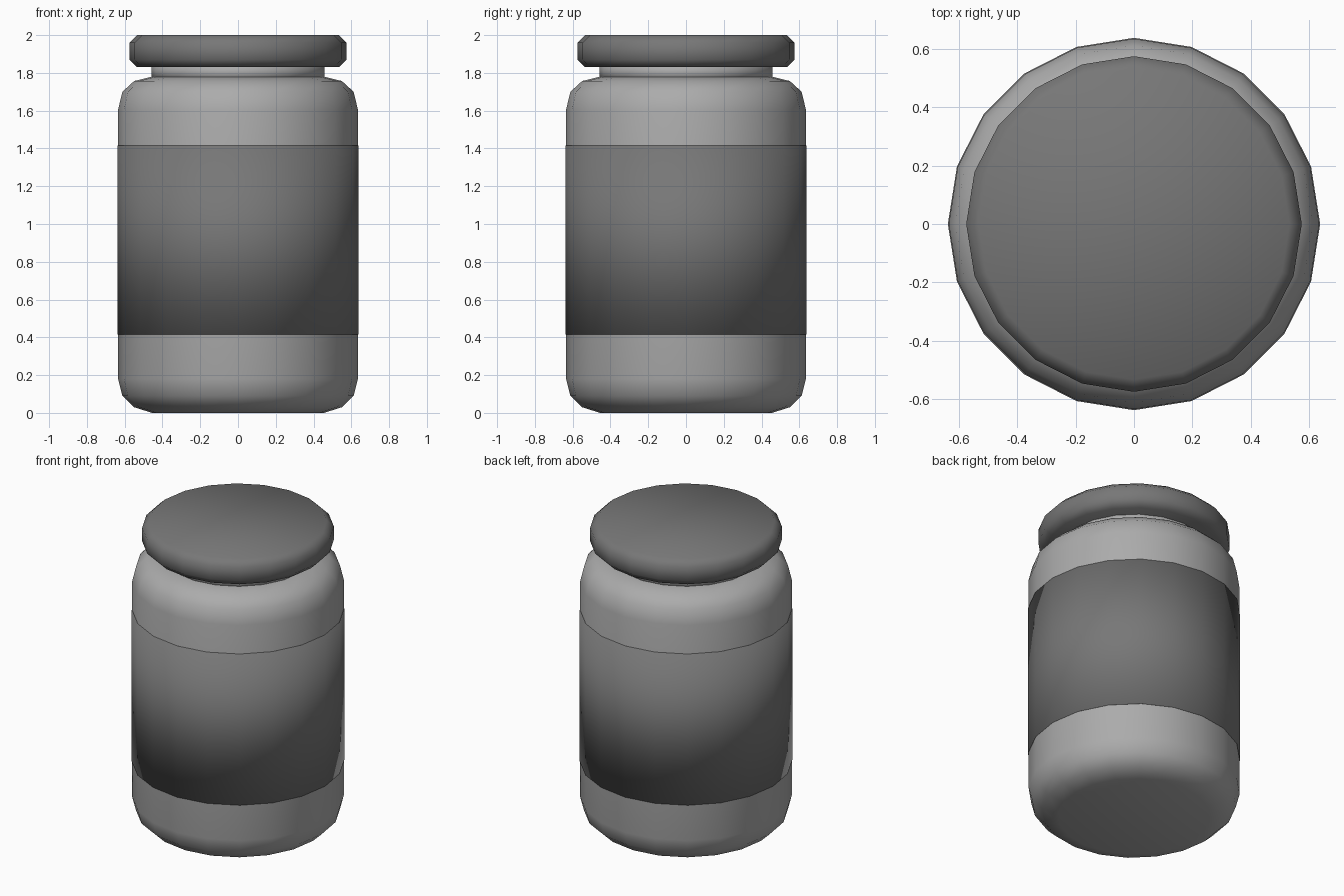
import bpy, bmesh, math

if "Cube" in bpy.data.objects:
    bpy.data.objects.remove(bpy.data.objects["Cube"])

SIDES = 20


def material(name, value):
    m = bpy.data.materials.new(name)
    m.diffuse_color = (value, value, value, 1.0)
    m.use_nodes = True
    m.node_tree.nodes["Principled BSDF"].inputs["Base Color"].default_value = m.diffuse_color
    return m


light_grey = material("light_grey", 0.41)
dark_grey = material("dark_grey", 0.185)


def lathe(name, profile, mat, caps=True, sharp_angle=None):
    """Spin a (radius, height) profile around z."""
    bm = bmesh.new()
    rings = []
    for r, z in profile:
        rings.append([bm.verts.new((r * math.cos(2 * math.pi * i / SIDES),
                                    r * math.sin(2 * math.pi * i / SIDES), z))
                      for i in range(SIDES)])
    for a, b in zip(rings, rings[1:]):
        for i in range(SIDES):
            j = (i + 1) % SIDES
            bm.faces.new((a[i], a[j], b[j], b[i]))
    if caps:
        bm.faces.new(list(reversed(rings[0])))
        bm.faces.new(rings[-1])
    for f in bm.faces:
        f.smooth = True
    if sharp_angle is not None:
        for e in bm.edges:
            if len(e.link_faces) == 2 and e.calc_face_angle() > sharp_angle:
                e.smooth = False
    me = bpy.data.meshes.new(name)
    bm.to_mesh(me)
    bm.free()
    me.materials.append(mat)
    ob = bpy.data.objects.new(name, me)
    bpy.context.collection.objects.link(ob)
    return ob


hard = math.radians(30)

# Jar body with rounded base and shoulder
lathe("jar_body", [(0.455, 0.0), (0.55, 0.03), (0.612, 0.09), (0.635, 0.18),
                   (0.635, 1.605), (0.612, 1.70), (0.55, 1.757), (0.455, 1.78)],
      light_grey)

# Neck between shoulder and lid
lathe("jar_neck", [(0.457, 1.76), (0.457, 1.85)], light_grey, sharp_angle=hard)

# Thin label wrapped round the body
lathe("label", [(0.634, 0.415), (0.638, 0.415), (0.638, 1.415), (0.634, 1.415)],
      dark_grey, caps=False, sharp_angle=hard)

# Lid with chamfered edges
lathe("lid", [(0.535, 1.83), (0.575, 1.87), (0.575, 1.96), (0.533, 2.0)],
      dark_grey, sharp_angle=hard)
